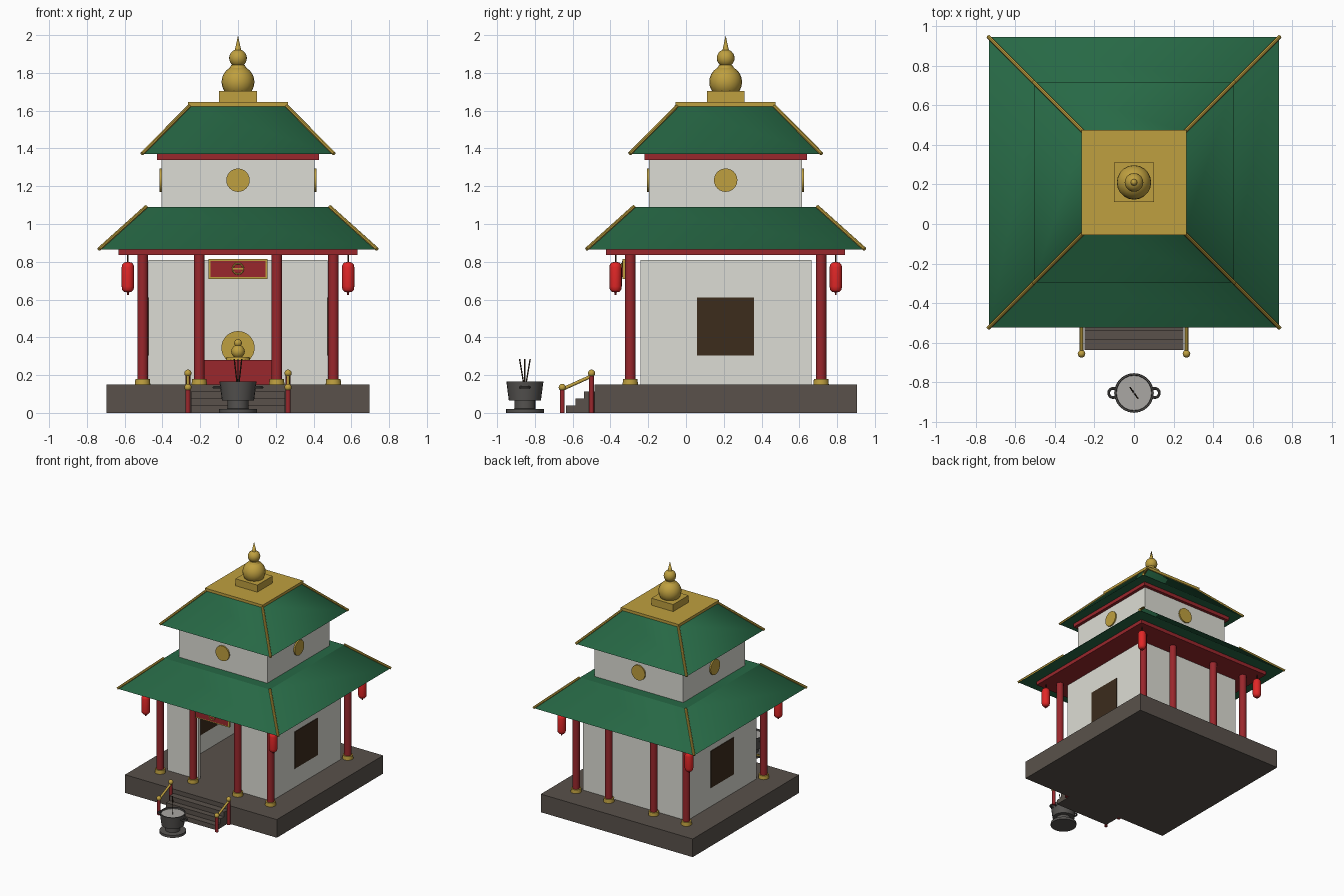
import bpy, bmesh, math
from mathutils import Vector

if "Cube" in bpy.data.objects:
    bpy.data.objects.remove(bpy.data.objects["Cube"])

CY = 0.21  # centre of the building along y


def mat(name, r, g, b):
    m = bpy.data.materials.new(name)
    m.diffuse_color = (r, g, b, 1)
    m.use_nodes = True
    m.node_tree.nodes["Principled BSDF"].inputs["Base Color"].default_value = m.diffuse_color
    return m


GOLD = mat("gold", 0.52, 0.35, 0.05)
RED = mat("red", 0.32, 0.02, 0.025)
LANTERN = mat("lantern_red", 0.75, 0.02, 0.02)
GREEN = mat("green_tile", 0.02, 0.14, 0.06)
WHITE = mat("plaster", 0.72, 0.72, 0.66)
STONE = mat("stone", 0.1, 0.083, 0.07)
IRON = mat("iron", 0.09, 0.085, 0.08)
WOOD = mat("dark_wood", 0.045, 0.025, 0.012)
ASH = mat("ash", 0.4, 0.39, 0.37)


def finish(name, bm, m, smooth=None):
    bmesh.ops.recalc_face_normals(bm, faces=bm.faces)
    me = bpy.data.meshes.new(name)
    bm.to_mesh(me)
    bm.free()
    ob = bpy.data.objects.new(name, me)
    bpy.context.collection.objects.link(ob)
    me.materials.append(m)
    if smooth:
        bpy.ops.object.select_all(action='DESELECT')
        ob.select_set(True)
        bpy.context.view_layer.objects.active = ob
        bpy.ops.object.shade_smooth_by_angle(angle=math.radians(smooth))
    return ob


def box(name, lo, hi, m):
    bm = bmesh.new()
    bmesh.ops.create_cube(bm, size=1)
    for v in bm.verts:
        v.co = [a + (b - a) * (c + 0.5) for a, b, c in zip(lo, hi, v.co)]
    return finish(name, bm, m)


def slab(name, half, z0, z1, m, cy=CY):
    return box(name, (-half, cy - half, z0), (half, cy + half, z1), m)


def rod(name, a, b, r, m, r2=None, seg=16):
    a, b = Vector(a), Vector(b)
    bm = bmesh.new()
    bmesh.ops.create_cone(bm, cap_ends=True, segments=seg, radius1=r,
                          radius2=r if r2 is None else r2, depth=(b - a).length)
    bm.transform((b - a).to_track_quat('Z', 'Y').to_matrix().to_4x4())
    bmesh.ops.translate(bm, verts=bm.verts, vec=(a + b) / 2)
    return finish(name, bm, m, 40)


def ball(name, c, r, m):
    bm = bmesh.new()
    bmesh.ops.create_uvsphere(bm, u_segments=20, v_segments=12, radius=r)
    bmesh.ops.translate(bm, verts=bm.verts, vec=c)
    return finish(name, bm, m, 40)


def lathe(name, pts, loc, m, seg=24):
    bm = bmesh.new()
    vs = [bm.verts.new((r, 0, z)) for r, z in pts]
    es = [bm.edges.new(p) for p in zip(vs, vs[1:])]
    bmesh.ops.spin(bm, geom=vs + es, axis=(0, 0, 1), cent=(0, 0, 0),
                   angle=math.tau, steps=seg, use_merge=True)
    bmesh.ops.remove_doubles(bm, verts=bm.verts, dist=1e-5)
    bmesh.ops.translate(bm, verts=bm.verts, vec=loc)
    return finish(name, bm, m, 40)


def ring(name, c, R, r, m, upright=False):
    bpy.ops.mesh.primitive_torus_add(location=c, major_radius=R, minor_radius=r,
                                     major_segments=24, minor_segments=8,
                                     rotation=(math.pi / 2 if upright else 0, 0, 0))
    ob = bpy.context.object
    ob.name = name
    ob.data.materials.append(m)
    bpy.ops.object.shade_smooth_by_angle()


def roof(name, h0, z0, h1, z1):
    # hipped tier with smooth sides and sharp caps, plus four gold hip ridges
    bm = bmesh.new()
    bmesh.ops.create_cone(bm, cap_ends=True, segments=4, radius1=h0 * 2 ** .5,
                          radius2=h1 * 2 ** .5, depth=z1 - z0)
    for v in bm.verts:
        h = h0 if v.co.z < 0 else h1
        a = round((math.atan2(v.co.y, v.co.x)) / (math.pi / 2)) * math.pi / 2 + math.pi / 4
        v.co = (h * 2 ** .5 * math.cos(a), CY + h * 2 ** .5 * math.sin(a), z0 if v.co.z < 0 else z1)
    bm.normal_update()
    for f in bm.faces:
        f.smooth = abs(f.normal.z) < 0.95
    for e in bm.edges:
        if abs(e.verts[0].co.z - e.verts[1].co.z) < 1e-4:
            e.smooth = False
    finish(name, bm, GREEN)
    for sx in (-1, 1):
        for sy in (-1, 1):
            rod(name + "_ridge", (sx * (h0 + .003), CY + sy * (h0 + .003), z0 + .002),
                (sx * h1, CY + sy * h1, z1 + .002), 0.01, GOLD, seg=8)


# plinth and stairs
slab("plinth", 0.695, 0, 0.15, STONE)
for i, y in enumerate((-0.635, -0.585, -0.54)):
    box("step", (-0.25, y, 0), (0.25, -0.48, 0.038 * (i + 1)), STONE)

# hall walls with open doorway
y0, y1, W, T = -0.24, 0.665, 0.475, 0.03
box("back_wall", (-W, y1 - T, 0.15), (W, y1, 0.81), WHITE)
for s in (-1, 1):
    def pair(name, xa, xb, ya, yb, za, zb, m):
        xs = sorted((s * xa, s * xb))
        box(name, (xs[0], ya, za), (xs[1], yb, zb), m)
    pair("side_wall", W - T, W, y0, y1 - T, 0.15, 0.81, WHITE)
    pair("front_wall", 0.195, W - T, y0, y0 + T, 0.15, 0.81, WHITE)
    pair("window", W - T - .005, W + .005, CY - .153, CY + .15, 0.305, 0.61, WOOD)
    # stair railing
    for y, z in ((-0.655, 0.125), (-0.5, 0.2)):
        rod("rail_post", (s * .265, y, 0), (s * .265, y, z), 0.013, RED)
        ball("rail_post_ball", (s * .265, y, z + .01), 0.019, GOLD)
    rod("handrail", (s * .265, -0.655, 0.125), (s * .265, -0.5, 0.195), 0.009, GOLD)
    # columns, front and back rows, and corner lanterns
    for t in (-1, 1):
        y = CY + t * 0.505
        for x in (0.505, 0.205):
            rod("column", (s * x, y, 0.15), (s * x, y, 0.837), 0.028, RED, seg=20)
            rod("column_base", (s * x, y, 0.15), (s * x, y, 0.18), 0.041, GOLD, 0.038, 20)
        p = (s * 0.583, CY + t * 0.583, 0)
        lathe("lantern", [(0, .637), (.02, .641), (.03, .652), (.033, .67), (.033, .77),
                          (.03, .785), (.02, .796), (0, .8)], p, LANTERN, 16)
        rod("lantern_cord", (p[0], p[1], 0.79), (p[0], p[1], 0.84), 0.004, WOOD, seg=8)
        rod("lantern_tassel", (p[0], p[1], 0.625), (p[0], p[1], 0.645), 0.005, RED, seg=8)

# name board without lettering
box("sign_frame", (-0.155, -0.335, 0.71), (0.155, -0.318, 0.815), GOLD)
box("sign_panel", (-0.145, -0.34, 0.72), (0.145, -0.33, 0.803), RED)
ring("sign_ring", (0, -0.341, 0.763), 0.028, 0.004, GOLD, True)
box("sign_bar", (-0.027, -0.344, 0.76), (0.027, -0.338, 0.766), GOLD)

# altar inside
box("altar", (-0.2, 0.42, 0.15), (0.2, 0.6, 0.28), RED)
rod("altar_disc", (0, 0.57, 0.345), (0, 0.585, 0.345), 0.088, GOLD, seg=32)
rod("statue_base", (0, 0.5, 0.28), (0, 0.5, 0.297), 0.065, GOLD, 0.06, 24)
ball("statue_body", (0, 0.5, 0.325), 0.036, GOLD)
ball("statue_head", (0, 0.5, 0.37), 0.021, GOLD)

# lower roof, upper storey, upper roof
slab("lower_beam", 0.633, 0.835, 0.866, RED)
roof("lower_roof", 0.733, 0.865, 0.485, 1.09)
slab("upper_storey", 0.405, 1.08, 1.345, WHITE)
for dx, dy in ((0, -1), (0, 1), (-1, 0), (1, 0)):
    rod("medallion", (dx * .39, CY + dy * .39, 1.232), (dx * .416, CY + dy * .416, 1.232),
        0.062, GOLD, seg=24)
slab("upper_beam", 0.43, 1.34, 1.371, RED)
roof("upper_roof", 0.505, 1.37, 0.255, 1.625)

# golden finial
slab("roof_cap", 0.265, 1.623, 1.645, GOLD)
slab("finial_block", 0.1, 1.645, 1.703, GOLD)
ball("finial_lower_ball", (0, CY, 1.752), 0.087, GOLD)
rod("finial_neck", (0, CY, 1.825), (0, CY, 1.842), 0.045, GOLD, 0.035, 20)
ball("finial_upper_ball", (0, CY, 1.878), 0.047, GOLD)
rod("finial_spike", (0, CY, 1.915), (0, CY, 1.998), 0.018, GOLD, 0, 16)

# incense burner
P = (0, -0.853, 0)
lathe("burner", [(0, 0), (.1, 0), (.1, .02), (.055, .022), (.055, .065), (.085, .066),
                 (.098, .165), (.09, .165), (.088, .15), (0, .15)], P, IRON)
rod("burner_ash", (0, P[1], 0.148), (0, P[1], 0.154), 0.088, ASH, seg=24)
for s in (-1, 1):
    ring("burner_handle", (s * 0.105, P[1], 0.135), 0.023, 0.007, IRON)
for dx, dy in ((-.02, .028), (.02, -.028), (0, 0)):
    rod("incense_stick", (dx * .2, P[1] + dy * .2, 0.15), (dx, P[1] + dy, 0.285), 0.0035, WOOD, seg=8)
